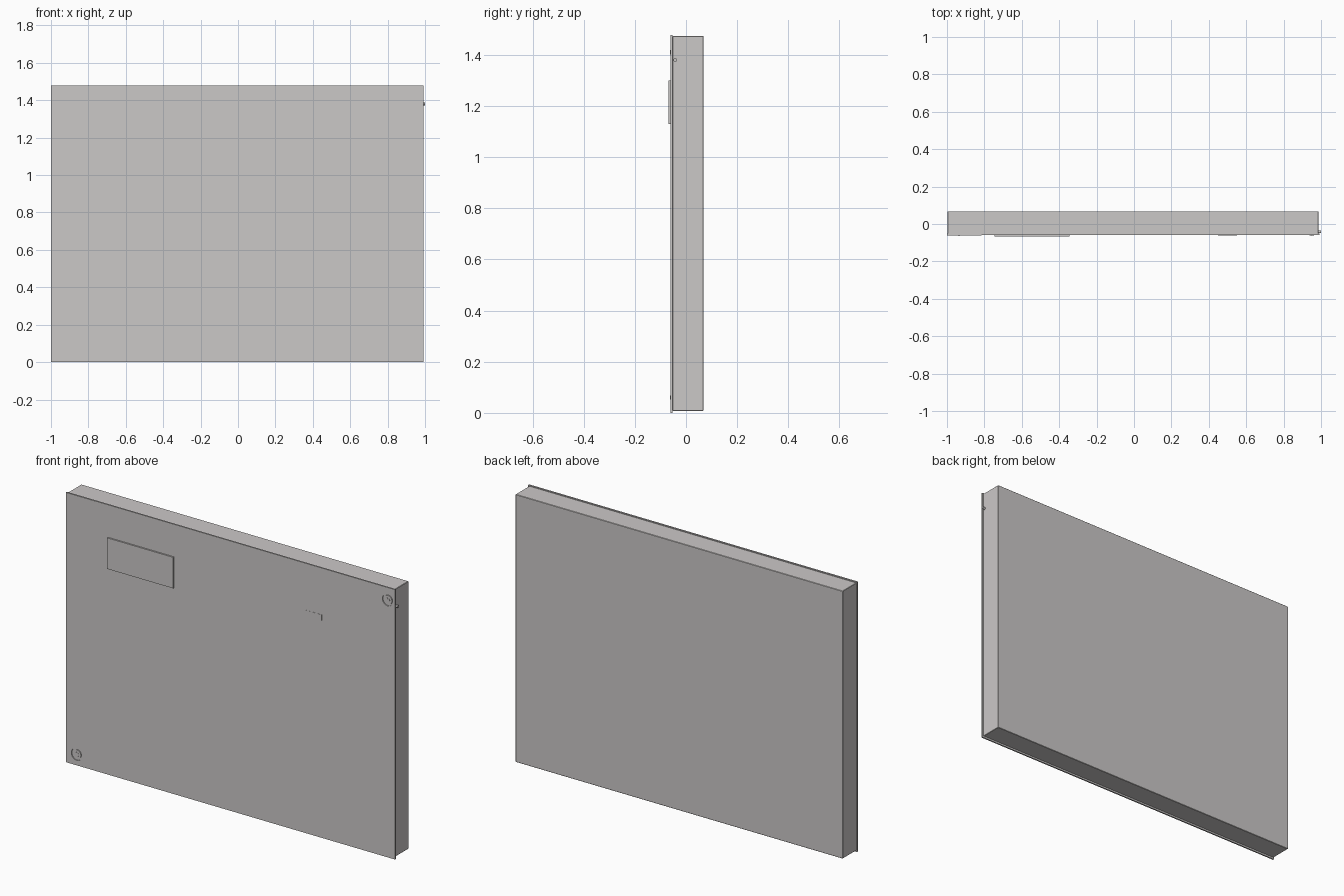
import bpy
import bmesh
from math import pi
from mathutils import Matrix, Vector

if "Cube" in bpy.data.objects:
    bpy.data.objects.remove(bpy.data.objects["Cube"], do_unlink=True)

grey = bpy.data.materials.new("painted_grey")
grey.use_nodes = True
colour = (0.6, 0.58, 0.575, 1)
grey.diffuse_color = colour
grey.node_tree.nodes["Principled BSDF"].inputs["Base Color"].default_value = colour


def finish(name, bm, bevel=0):
    mesh = bpy.data.meshes.new(name)
    bm.to_mesh(mesh)
    bm.free()
    mesh.materials.append(grey)
    obj = bpy.data.objects.new(name, mesh)
    bpy.context.collection.objects.link(obj)
    if bevel:
        mod = obj.modifiers.new("edge", "BEVEL")
        mod.width = bevel
        mod.segments = 1
    return obj


def box(name, low, high, bevel=0):
    low, high = Vector(low), Vector(high)
    bm = bmesh.new()
    bmesh.ops.create_cube(bm, size=1, matrix=Matrix.Translation((low + high) / 2)
                          @ Matrix.Diagonal((high - low).to_4d()))
    return finish(name, bm, bevel)


def cylinder(name, centre, radius, length, axis="X", sides=32):
    bm = bmesh.new()
    bmesh.ops.create_cone(bm, cap_ends=True, segments=sides, radius1=radius, radius2=radius,
                          depth=length, matrix=Matrix.Translation(centre)
                          @ Matrix.Rotation(pi / 2, 4, "Y" if axis == "X" else "X"))
    return finish(name, bm)


def cut(target, cutter):
    mod = target.modifiers.new("cut", "BOOLEAN")
    mod.operation = "DIFFERENCE"
    mod.solver = "EXACT"
    mod.object = cutter
    cutter.hide_render = True
    cutter.hide_set(True)


FRONT = -0.060

# Cabinet and slightly larger front door
box("cabinet_body", (-0.997, -0.052, 0.008), (0.986, 0.068, 1.474), 0.002)
door = box("door_panel", (-1, FRONT, 0), (0.993, -0.052, 1.478))

# Raised label, corner plate and small rectangular plate on the door
box("label_plate", (-0.745, -0.068, 1.13), (-0.345, FRONT, 1.30))
box("corner_plate", (-1, FRONT - 0.001, 1.39), (-0.815, FRONT, 1.478))
box("small_plate", (0.45, FRONT - 0.001, 1.19), (0.55, FRONT, 1.222))

# Round locks set into pockets at opposite corners
for side, x, z in (("upper_left", 0.95, 1.41), ("lower_right", -0.935, 0.06)):
    cut(door, cylinder(side + "_pocket_cutter", (x, FRONT, z), 0.033, 0.01, "Y"))
    cylinder(side + "_lock_face", (x, FRONT + 0.003, z), 0.025, 0.006, "Y")
    cylinder(side + "_lock_core", (x, FRONT, z), 0.012, 0.003, "Y", 16)
    box(side + "_lock_slot", (x - 0.002, FRONT - 0.003, z - 0.008),
        (x + 0.002, FRONT, z + 0.008))

# Small side screw
cylinder("side_screw", (0.992, -0.042, 1.38), 0.007, 0.016, "X", 16)
